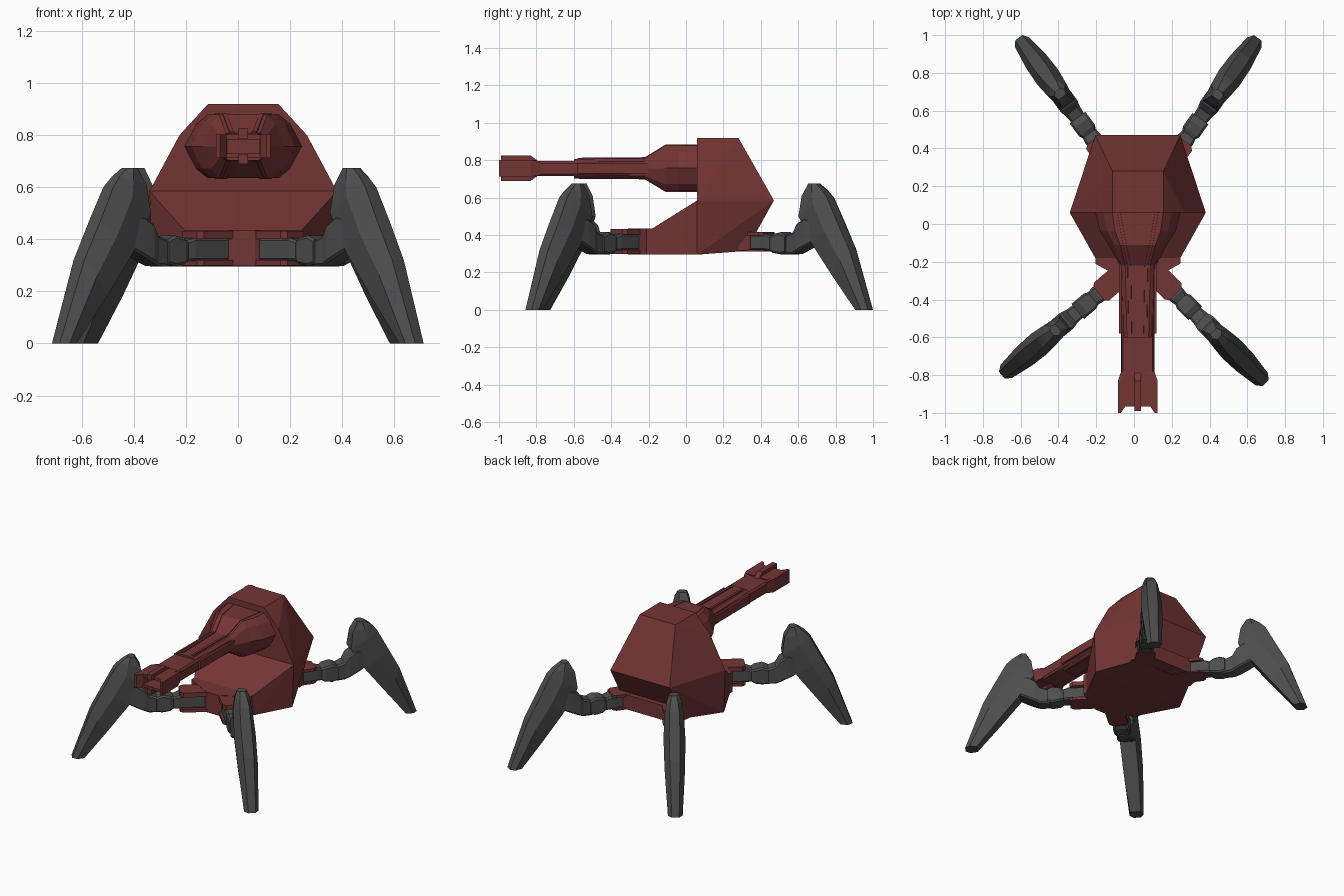
import bpy, bmesh, math
from mathutils import Vector, Matrix

if "Cube" in bpy.data.objects:
    bpy.data.objects.remove(bpy.data.objects["Cube"])

CX = 0.02  # hull centre line


def material(name, rgb):
    m = bpy.data.materials.new(name)
    m.diffuse_color = (*rgb, 1)
    m.use_nodes = True
    m.node_tree.nodes["Principled BSDF"].inputs["Base Color"].default_value = m.diffuse_color
    return m


RED = material("dark_red", (0.175, 0.035, 0.035))
GREY = material("dark_grey", (0.075, 0.075, 0.075))


def finish(name, bm, mat, matrix=None):
    bmesh.ops.recalc_face_normals(bm, faces=bm.faces)
    me = bpy.data.meshes.new(name)
    bm.to_mesh(me)
    bm.free()
    me.materials.append(mat)
    ob = bpy.data.objects.new(name, me)
    bpy.context.collection.objects.link(ob)
    if matrix:
        ob.matrix_world = matrix
    return ob


def hull(name, half, mat):
    """Convex solid from half the points, mirrored about the centre line."""
    bm = bmesh.new()
    for x, y, z in half:
        for s in (1, -1):
            bm.verts.new((CX + s * x, y, z))
    bmesh.ops.convex_hull(bm, input=bm.verts)
    bmesh.ops.delete(bm, geom=[v for v in bm.verts if not v.link_faces], context='VERTS')
    bmesh.ops.dissolve_limit(bm, angle_limit=0.02, verts=bm.verts, edges=bm.edges)
    return finish(name, bm, mat)


def loft(name, rings, mat, matrix=None):
    """Skin a list of equal rings and cap both ends."""
    bm = bmesh.new()
    vs = [[bm.verts.new(p) for p in r] for r in rings]
    n = len(vs[0])
    for a, b in zip(vs, vs[1:]):
        for i in range(n):
            j = (i + 1) % n
            bm.faces.new((a[i], a[j], b[j], b[i]))
    bm.faces.new(vs[0])
    bm.faces.new(vs[-1])
    return finish(name, bm, mat, matrix)


def box(name, x0, x1, y0, y1, z0, z1, mat, matrix=None):
    rings = [[(x0, y, z0), (x1, y, z0), (x1, y, z1), (x0, y, z1)] for y in (y0, y1)]
    return loft(name, rings, mat, matrix)


# Hull: tall rear shell, sloping nose, and low chamfered blocks at both ends
hull("rear_shell", [(0.135, 0.06, 0.92), (0.135, 0.28, 0.92), (0.245, 0.06, 0.8),
                    (0.36, 0.06, 0.585), (0.225, 0.47, 0.585), (0.35, 0.06, 0.295),
                    (0.22, 0.32, 0.42), (0.22, 0.32, 0.315)], RED)
hull("nose", [(0.36, 0.06, 0.585), (0.35, 0.06, 0.295), (0.225, -0.18, 0.435),
              (0.225, -0.18, 0.297)], RED)
hull("nose_block", [(0.225, -0.15, z) for z in (0.297, 0.435)] +
     [(0.225, -0.21, z) for z in (0.297, 0.435)] +
     [(0.045, -0.31, z) for z in (0.297, 0.435)], RED)
hull("rear_block", [(x, y, z) for x, y in ((0.25, 0.28), (0.24, 0.34), (0.19, 0.41))
                    for z in (0.316, 0.415)], RED)


# Gun: ten-sided housing tapering into the barrel
def gun_ring(y, hw, z0, z1, k=0.8, tx=0.6):
    c, h = (z0 + z1) / 2, (z1 - z0) / 2
    q = [(hw, 0), (k * hw, 0.7 * h), (tx * hw, h)]
    pts = q + [(-x, z) for x, z in reversed(q)]
    pts += [(-x, -z) for x, z in q[1:]] + [(x, -z) for x, z in reversed(q[1:])]
    return [(CX + x, y, c + z) for x, z in pts]


loft("gun_housing", [gun_ring(0.08, 0.23, 0.635, 0.88), gun_ring(-0.04, 0.20, 0.635, 0.88),
                     gun_ring(-0.11, 0.155, 0.635, 0.88), gun_ring(-0.22, 0.095, 0.70, 0.81, 0.9, 0.7),
                     gun_ring(-0.6, 0.082, 0.703, 0.807, 0.95, 0.7)], RED)
loft("barrel", [gun_ring(y, 0.0875, 0.715, 0.795, 0.99, 0.88) for y in (-0.2, -0.82)], RED)

# Raised ribs along the top, bottom and sides of the gun
for s in (1, -1):
    for up in (1, -1):
        path = [(0.06, 0.10, 0.122), (-0.11, 0.07, 0.122), (-0.22, 0.045, 0.055), (-0.58, 0.04, 0.052)]
        rings = []
        for y, x, h in path:
            rings.append([(CX + s * (x + dx), y, 0.757 + up * (h + dz))
                          for dx, dz in ((-0.012, -0.02), (-0.008, 0.004), (0.008, 0.004), (0.012, -0.02))])
        loft("gun_rib", rings, RED)
    box("side_rail", CX + s * 0.07, CX + s * 0.1, -0.58, -0.18, 0.73, 0.785, RED)

# Muzzle: flared sides, top and bottom plates around an open front
for s in (1, -1):
    rings = []
    for y, a, b, h in ((-0.78, 0.06, 0.0875, 0.038), (-0.83, 0.06, 0.105, 0.045),
                       (-0.965, 0.065, 0.105, 0.045), (-1.0, 0.09, 0.105, 0.045)):
        rings.append([(CX + s * a, y, 0.757 - h), (CX + s * b, y, 0.757 - h),
                      (CX + s * b, y, 0.757 + h), (CX + s * a, y, 0.757 + h)])
    loft("muzzle_side", rings, RED)
    c = 0.757 + s * 0.036
    box("muzzle_plate", CX - 0.08, CX + 0.08, -0.965, -0.80, c - 0.009, c + 0.009, RED)
    rings = []
    for y, h in ((-0.79, 0.038), (-0.83, 0.068), (-0.99, 0.068)):
        rings.append([(CX - 0.018, y, 0.757 + s * 0.03), (CX + 0.018, y, 0.757 + s * 0.03),
                      (CX + 0.018, y, 0.757 + s * h), (CX - 0.018, y, 0.757 + s * h)])
    loft("muzzle_fin", rings, RED)


# Legs: local y runs from foot tip (0) inwards to the hull
def blade_ring(outer, inner, w):
    o, i = Vector((0, *outer)), Vector((0, *inner))
    m = o.lerp(i, 0.4)
    x = Vector((1, 0, 0))
    return [o - x * w * 0.5, o + x * w * 0.5, m + x * w, i + x * w * 0.75, i - x * w * 0.75, m - x * w]


def link_ring(y, z0, z1, w):
    b = 0.01
    return [(-w, y, z0 + b), (-w + b, y, z0), (w - b, y, z0), (w, y, z0 + b),
            (w, y, z1 - b), (w - b, y, z1), (b - w, y, z1), (-w, y, z1 - b)]


def leg(label, tip, root, plates):
    tip, root = Vector((*tip, 0)), Vector((*root, 0))
    d = (root - tip).normalized()
    side = d.cross(Vector((0, 0, 1)))
    mat = Matrix((side, d, (0, 0, 1))).transposed().to_4x4()
    mat.translation = tip
    loft(label + "_blade", [blade_ring((0, 0), (0.075, 0), 0.046),
                            blade_ring((0.116, 0.32), (0.215, 0.18), 0.064),
                            blade_ring((0.195, 0.47), (0.35, 0.355), 0.068),
                            blade_ring((0.263, 0.6), (0.44, 0.5), 0.06),
                            blade_ring((0.3, 0.64), (0.425, 0.61), 0.048),
                            blade_ring((0.345, 0.675), (0.39, 0.675), 0.032)], GREY, mat)
    loft(label + "_ankle", [link_ring(0.33, 0.37, 0.48, 0.05), link_ring(0.40, 0.335, 0.49, 0.054),
                            link_ring(0.45, 0.312, 0.46, 0.054), link_ring(0.48, 0.298, 0.415, 0.046),
                            link_ring(0.54, 0.295, 0.395, 0.04)], GREY, mat)
    loft(label + "_joint", [link_ring(0.525, 0.305, 0.40, 0.052), link_ring(0.56, 0.297, 0.415, 0.052),
                            link_ring(0.61, 0.305, 0.405, 0.052), link_ring(0.63, 0.315, 0.395, 0.042),
                            link_ring(0.66, 0.317, 0.405, 0.047), link_ring(0.86, 0.317, 0.405, 0.047)], GREY, mat)
    # Red clevis plates holding the leg
    for z0, z1 in plates:
        rings = [[(-w, y, z0), (w, y, z0), (w, y, z1), (-w, y, z1)]
                 for y, w in ((0.67, 0.045), (0.69, 0.062), (0.86, 0.062))]
        loft(label + "_mount", rings, RED, mat)


FRONT = ((0.402, 0.433), (0.299, 0.32))
REAR = ((0.398, 0.417), (0.313, 0.322))
leg("front_left_leg", (-0.70, -0.80), (-0.08, -0.28), FRONT)
leg("front_right_leg", (0.697, -0.842), (0.124, -0.274), FRONT)
leg("rear_right_leg", (0.655, 0.986), (0.19, 0.33), REAR)
leg("rear_left_leg", (-0.61, 0.986), (-0.135, 0.34), REAR)
